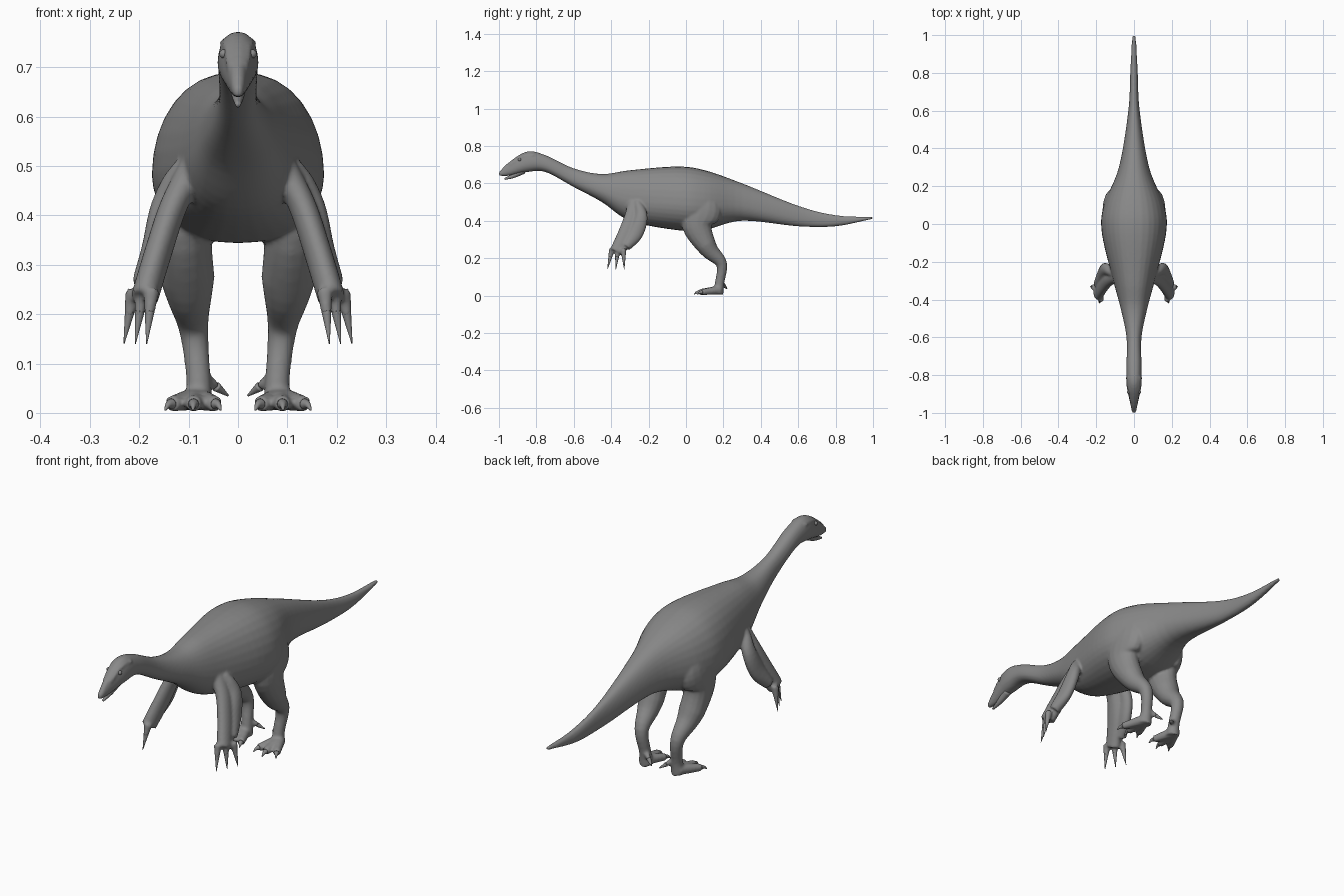
import bpy, bmesh, math
from mathutils import Vector

if "Cube" in bpy.data.objects:
    bpy.data.objects.remove(bpy.data.objects["Cube"])

# One flat colour for the whole animal
skin = bpy.data.materials.new("grey skin")
skin.use_nodes = True
grey = (.25, .25, .25, 1)
skin.diffuse_color = grey
skin.node_tree.nodes["Principled BSDF"].inputs["Base Color"].default_value = grey


def spline(points, steps):
    """Smooth interpolation through rows of numbers."""
    rows = [Vector(p) for p in points]
    first, last = rows[0], rows[-1]
    rows = [first + first - rows[1], *rows, last + last - rows[-2]]
    out = []
    for before, start, end, after in zip(rows, rows[1:], rows[2:], rows[3:]):
        leave, arrive = (end - before) / 2, (after - start) / 2
        for i in range(steps):
            t = i / steps
            ease = t * t * (3 - t - t)
            bend = leave * t * (1 - t) ** 2 - arrive * t * t * (1 - t)
            out.append(start.lerp(end, ease) + bend)
    return out + [last]


def skin_rings(bm, rings):
    """Join neighbouring rings with quads and close both ends."""
    loops = [[bm.verts.new(p) for p in ring] for ring in rings]
    for near, far in zip(loops, loops[1:]):
        for i in range(len(near)):
            bm.faces.new((near[i - 1], near[i], far[i], far[i - 1]))
    bm.faces.new(loops[0])
    bm.faces.new(loops[-1])


def circle(sides):
    angles = [math.tau * k / sides for k in range(sides)]
    return [(math.cos(a), math.sin(a)) for a in angles]


def tube(bm, points, max_side=1, steps=5):
    """Limb through rows of x, y, z, radius; max_side flattens it sideways."""
    rows = spline(points, steps)
    centres = [row.xyz for row in rows]
    rings = []
    for i, row in enumerate(rows):
        ahead = centres[min(i + 1, len(rows) - 1)]
        behind = centres[max(i - 1, 0)]
        along = (ahead - behind).normalized()
        side = (Vector((1, 0, 0)) - along * along.x).normalized()
        depth = along.cross(side)
        width = min(row.w, max_side)
        rings.append([row.xyz + side * width * c + depth * row.w * s
                      for c, s in circle(16)])
    skin_rings(bm, rings)


def pair(bm, points, max_side=1):
    """Same limb on the left and on the right."""
    for sign in (1, -1):
        tube(bm, [(sign * x, y, z, r) for x, y, z, r in points], max_side)


def taper(root, tip, thick, thin, arch=0):
    """Rows for a straight or arched digit, thinning towards its tip."""
    middle = root.lerp(tip, .5) + Vector((0, 0, arch))
    return [(*root, thick), (*middle, (thick + thin) / 2), (*tip, thin)]


def finish(bm, name):
    bmesh.ops.recalc_face_normals(bm, faces=bm.faces)
    mesh = bpy.data.meshes.new(name)
    bm.to_mesh(mesh)
    bm.free()
    mesh.shade_smooth()
    mesh.materials.append(skin)
    part = bpy.data.objects.new(name, mesh)
    bpy.context.collection.objects.link(part)
    return part


body, toe_claws, finger_claws, jaw = (bmesh.new() for part in range(4))

# Head, neck, trunk and tail: y, top, bottom, half width
outline = [
    (-1, .66, .64, .01), (-.95, .71, .64, .02), (-.85, .77, .66, .04),
    (-.75, .75, .66, .04), (-.6, .68, .58, .04), (-.45, .65, .5, .07),
    (-.3, .67, .4, .11), (-.05, .69, .35, .17), (.1, .67, .35, .16),
    (.3, .6, .4, .08), (.6, .48, .37, .03), (.8, .43, .37, .02),
    (1, .42, .41, .01)]
rings = []
for y, top, bottom, half in spline(outline, 6):
    middle = bottom + (top - bottom) * .4
    ring = []
    for c, s in circle(32):
        x = math.copysign(abs(c) ** .85, c) * half
        reach = top - middle if s > 0 else middle - bottom
        ring.append((x, y, middle + reach * s))
    rings.append(ring)
skin_rings(body, rings)

# Hind legs
pair(body, [(.09, .09, .54, .07), (.11, .08, .46, .11), (.11, .06, .37, .08),
            (.1, .12, .25, .05), (.09, .19, .17, .03), (.08, .18, .07, .025),
            (.08, .17, .01, .03)], max_side=.055)

# Front toes fan out from the ankle, each ending in a claw
ankle = Vector((.085, .18, .03))
for fan in (-1, 0, 1):
    toe = Vector((.09 + .045 * fan, .07 + .015 * abs(fan), .018))
    claw = toe.lerp(ankle, -.25)
    claw.z = .006
    pair(body, taper(ankle, toe, .024, .016))
    pair(toe_claws, taper(toe, claw, .011, .002, arch=.004))

# Inward pointing hind toe
heel, spur = Vector((.08, .18, .08)), Vector((.02, .22, .035))
knuckle = heel.lerp(spur, .6)
pair(body, taper(heel, knuckle, .015, .01))
pair(toe_claws, taper(knuckle, spur, .01, .002))

# Arms: front run down to the hand, and the muscle folded behind it
pair(body, [(.09, -.28, .5, .03), (.13, -.29, .42, .04),
            (.16, -.32, .33, .045), (.19, -.37, .23, .04)], max_side=.028)
pair(body, [(.11, -.26, .5, .02), (.15, -.24, .42, .035),
            (.17, -.27, .33, .04), (.19, -.32, .26, .025)], max_side=.026)

# Fingers step backwards and outwards across the hand
for step in range(3):
    root = Vector((.175, -.395, .25)) + step * Vector((.018, .03, 0))
    tip = Vector((.185, -.42, .14)) + step * Vector((.023, .045, 0))
    knuckle = root.lerp(tip, .5)
    pair(body, taper(root, knuckle, .017, .01))
    pair(finger_claws, taper(root.lerp(tip, .4), tip, .01, .001))

# Brow ridges
snout, nape = Vector((.015, -.94, .7)), Vector((.03, -.81, .75))
pair(body, taper(snout, nape, .008, .008, arch=.018))

# Lower jaw
hinge, chin = Vector((0, -.87, .67)), Vector((0, -.97, .623))
tube(jaw, taper(hinge, chin, .02, .005, arch=-.005))

# Blend the overlapping limbs into one skin
body = finish(body, "body")
blend = body.modifiers.new("blend", 'REMESH')
blend.mode = 'VOXEL'
blend.voxel_size = .006
blend.use_smooth_shade = True
soften = body.modifiers.new("soften", 'SMOOTH')
soften.iterations = 5

finish(toe_claws, "toe_claws")
finish(finger_claws, "finger_claws")
finish(jaw, "lower_jaw")

# Eyes
for sign, name in ((1, "left_eye"), (-1, "right_eye")):
    ball = bmesh.new()
    bmesh.ops.create_uvsphere(ball, u_segments=16, v_segments=8, radius=.009)
    eye = finish(ball, name)
    eye.location = (sign * .029, -.89, .727)
